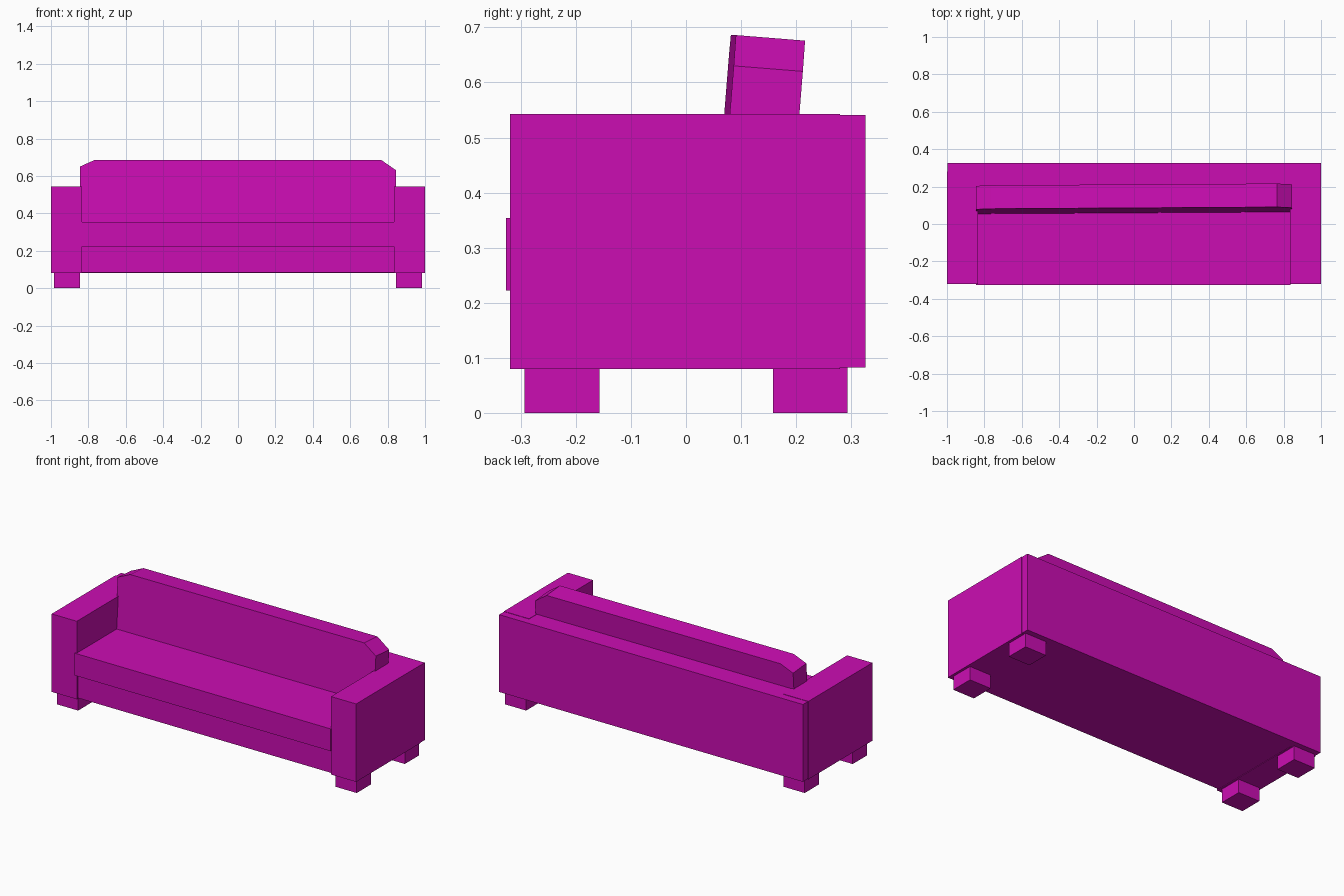
import bpy
from mathutils import Euler

default = bpy.data.objects.get("Cube")
if default:
    bpy.data.objects.remove(default, do_unlink=True)

# Upholstery colour
fabric = bpy.data.materials.new("magenta_fabric")
fabric.use_nodes = True
colour = (0.6, 0.004, 0.45, 1)
fabric.diffuse_color = colour
fabric.node_tree.nodes["Principled BSDF"].inputs["Base Color"].default_value = colour


def prism(name, outline, front, back):
    """Extrude an x/z outline from front to back along y."""
    n = len(outline)
    verts = [(x, y, z) for y in (front, back) for x, z in outline]
    faces = [tuple(range(n)), tuple(reversed(range(n, 2 * n)))]
    faces += [(i, i + n, (i + 1) % n + n, (i + 1) % n) for i in range(n)]
    mesh = bpy.data.meshes.new(name)
    mesh.from_pydata(verts, [], faces)
    mesh.materials.append(fabric)
    obj = bpy.data.objects.new(name, mesh)
    bpy.context.collection.objects.link(obj)
    return obj


def box(name, x, y, z):
    return prism(name, [(x[0], z[0]), (x[1], z[0]), (x[1], z[1]), (x[0], z[1])], *y)


# Arms and feet, one set per side
for side, s in (("left", 1), ("right", -1)):
    box(side + "_arm", sorted((s * 0.835, s)), (-0.32, 0.28), (0.08, 0.543))
    for end, y in (("front", (-0.293, -0.157)), ("back", (0.158, 0.293))):
        box(f"{side}_{end}_foot", sorted((s * 0.845, s * 0.985)), y, (0, 0.083))

# Body
box("back_panel", (-0.996, 0.999), (0.19, 0.326), (0.082, 0.541))
box("seat_base", (-0.84, 0.84), (-0.308, 0.2), (0.083, 0.23))
box("seat_cushion", (-0.845, 0.838), (-0.327, 0.2), (0.222, 0.354))

# Leaning back cushion with clipped top corners
cushion = prism("back_cushion",
                [(-0.845, -0.36), (0.845, -0.36), (0.845, -0.056),
                 (0.765, 0), (-0.765, 0), (-0.845, -0.036)], 0, 0.126)
cushion.location = (0, 0.086, 0.686)
cushion.rotation_euler = Euler((-0.08, 0, 0.006))
